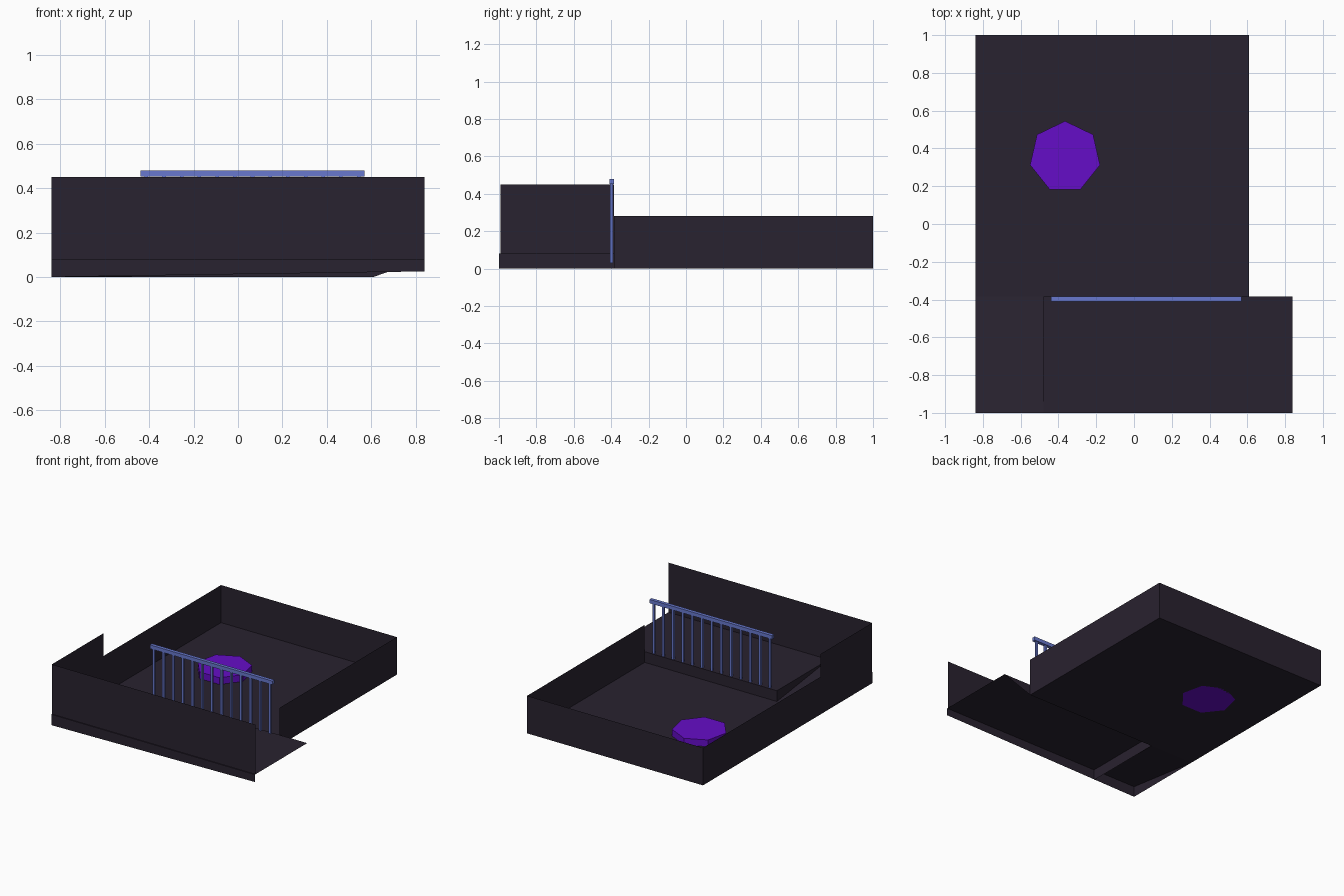
import bpy, math

if "Cube" in bpy.data.objects:
    bpy.data.objects.remove(bpy.data.objects["Cube"])


def material(name, rgb):
    m = bpy.data.materials.new(name)
    m.diffuse_color = (*rgb, 1)
    m.use_nodes = True
    m.node_tree.nodes["Principled BSDF"].inputs["Base Color"].default_value = m.diffuse_color
    return m


DARK = material("dark", (0.022, 0.016, 0.029))
BLUE = material("blue", (0.14, 0.19, 0.62))
PURPLE = material("purple", (0.13, 0.004, 0.57))


def panel(name, pts):
    """Thin sheet through a few corner points."""
    me = bpy.data.meshes.new(name)
    me.from_pydata(pts, [], [range(len(pts))])
    ob = bpy.data.objects.new(name, me)
    bpy.context.collection.objects.link(ob)
    me.materials.append(DARK)
    return ob


def box(name, lo, hi, mat):
    bpy.ops.mesh.primitive_cube_add(size=1, location=[(a + b) / 2 for a, b in zip(lo, hi)])
    ob = bpy.context.object
    ob.name = name
    ob.scale = [b - a for a, b in zip(lo, hi)]
    ob.data.materials.append(mat)


L, R, E = -0.84, 0.61, 0.84      # left wall, right wall, platform end
F, S, B = -1.0, -0.385, 1.0      # front, step, back
RAMP = -0.48                     # ramp / platform boundary
P, LOW, HIGH = 0.08, 0.28, 0.45  # platform and wall heights
FW = F + 0.007                   # upper front wall, set just behind the skirt

# Main room
panel("room_floor", [(L, S, 0), (R, S, 0), (R, B, 0), (L, B, 0)])
panel("back_wall", [(L, B, 0), (R, B, 0), (R, B, LOW), (L, B, LOW)])
panel("right_wall", [(R, S, 0), (R, B, 0), (R, B, LOW), (R, S, LOW)])
panel("left_wall", [(L, B, 0), (L, F, 0), (L, F, P), (L, FW, P),
                    (L, FW, HIGH), (L, S, HIGH), (L, S, LOW), (L, B, LOW)])

# Raised platform with ramp leading up to it
panel("platform", [(RAMP, F, P), (E, F, P), (E, S, P), (RAMP, S, P)])
panel("ramp", [(L, S, 0), (L, F, P), (RAMP, F, P), (RAMP, S, 0)])
panel("platform_riser", [(RAMP, S, 0), (RAMP, S, P), (E, S, P), (R, S, 0)])
panel("platform_side", [(RAMP, F, 0), (RAMP, F, P), (RAMP, S, P), (RAMP, S, 0)])
panel("front_skirt", [(L, F, 0), (E, F, 0.025), (E, F, P), (L, F, P)])
panel("front_wall", [(L, FW, P), (E, FW, P), (E, FW, HIGH), (L, FW, HIGH)])

# Railing
box("handrail", (-0.44, -0.41, 0.452), (0.57, -0.385, 0.48), BLUE)
for i in range(13):
    x = -0.413 + i * 0.0797
    box(f"baluster_{i + 1}", (x - 0.008, -0.406, 0.03), (x + 0.008, -0.391, 0.455), BLUE)

# Seven-sided pedestal
bpy.ops.mesh.primitive_cylinder_add(vertices=7, radius=0.19, depth=0.05,
                                    location=(-0.365, 0.355, 0.025))
bpy.context.object.name = "pedestal"
bpy.context.object.data.materials.append(PURPLE)
